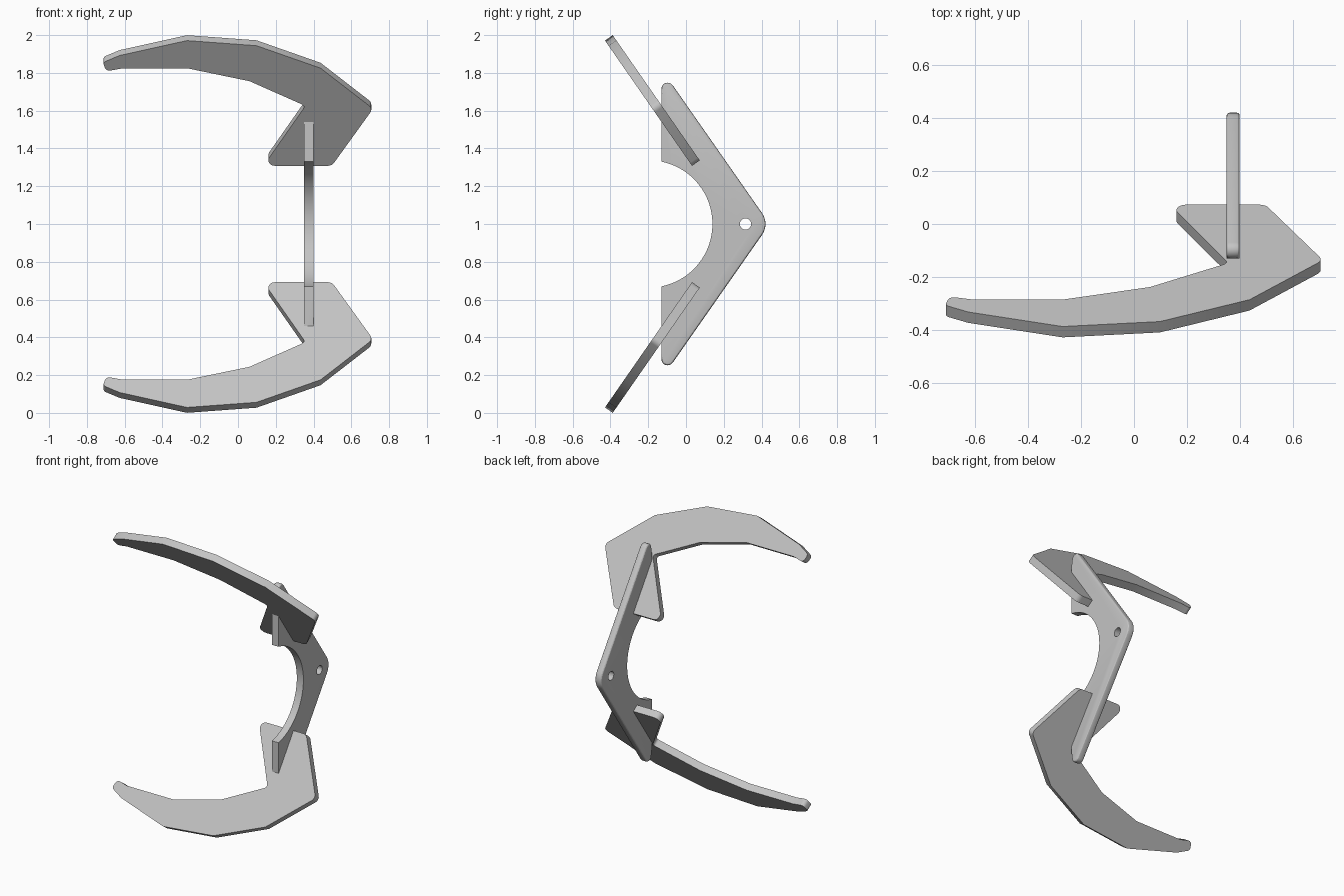
import bpy, bmesh, math
from mathutils import Vector

cube = bpy.data.objects.get("Cube")
if cube:
    bpy.data.objects.remove(cube, do_unlink=True)

grey = bpy.data.materials.new("light grey")
grey.use_nodes = True
grey.diffuse_color = (0.55, 0.55, 0.55, 1)
grey.node_tree.nodes["Principled BSDF"].inputs["Base Color"].default_value = (0.55, 0.55, 0.55, 1)

THICK = 0.05
SLOPE = math.radians(55.2)


def fillet(corners, steps=6):
    """Round each (a, b, radius) corner of a closed outline."""
    out = []
    for i, (a, b, r) in enumerate(corners):
        p = Vector((a, b))
        if r == 0:
            out.append(p)
            continue
        d1 = (Vector(corners[i - 1][:2]) - p).normalized()
        d2 = (Vector(corners[(i + 1) % len(corners)][:2]) - p).normalized()
        half = d1.angle(d2) / 2
        centre = p + (d1 + d2).normalized() * r / math.sin(half)
        s = p + d1 * r / math.tan(half) - centre
        e = p + d2 * r / math.tan(half) - centre
        start = math.atan2(s.y, s.x)
        turn = math.atan2(s.x * e.y - s.y * e.x, s.dot(e))
        for k in range(steps + 1):
            t = start + turn * k / steps
            out.append(centre + Vector((math.cos(t), math.sin(t))) * r)
    return out


def slab(name, points, offset, soft_edge=None):
    """Extrude a flat outline by offset, optionally softening chosen edges."""
    bm = bmesh.new()
    face = bm.faces.new([bm.verts.new(p) for p in points])
    ext = bmesh.ops.extrude_face_region(bm, geom=[face], use_keep_orig=True)
    moved = [g for g in ext["geom"] if isinstance(g, bmesh.types.BMVert)]
    bmesh.ops.translate(bm, verts=moved, vec=offset)
    bmesh.ops.recalc_face_normals(bm, faces=bm.faces)
    if soft_edge:
        bmesh.ops.bevel(bm, geom=[e for e in bm.edges if soft_edge(e)], offset=0.012,
                        segments=3, profile=0.5, affect='EDGES')
    mesh = bpy.data.meshes.new(name)
    bm.to_mesh(mesh)
    bm.free()
    mesh.materials.append(grey)
    obj = bpy.data.objects.new(name, mesh)
    bpy.context.collection.objects.link(obj)
    bpy.ops.object.select_all(action='DESELECT')
    obj.select_set(True)
    bpy.context.view_layer.objects.active = obj
    bpy.ops.object.shade_smooth_by_angle(angle=math.radians(25))
    return obj


# Curved blades: outline as (x, height, corner radius), laid on a sloping plane
blade = [(-0.715, 0.145, 0.02), (-0.627, 0.108, 0), (-0.27, 0.029, 0), (0.098, 0.056, 0),
         (0.437, 0.175, 0), (0.715, 0.39, 0.035), (0.497, 0.692, 0.04), (0.135, 0.692, 0.035),
         (0.357, 0.375, 0.02), (0.061, 0.244, 0), (-0.262, 0.177, 0), (-0.617, 0.177, 0),
         (-0.698, 0.192, 0.025)]
rise = math.sin(SLOPE)
outline = fillet([(x, z / rise, r) for x, z, r in blade])
for name, up in (("lower_blade", 1), ("upper_blade", -1)):
    pts = [(p.x, -0.449 + p.y * math.cos(SLOPE), 1 + up * (p.y * rise - 1)) for p in outline]
    slab(name, pts, (0, THICK * rise, -up * THICK * math.cos(SLOPE)))

# Upright bracket with a round cut-out at the front
FRONT = -0.13
profile = fillet([(FRONT, 1.82, 0.033), (0.443, 1, 0.1), (FRONT, 0.18, 0.033)], 8)
radius, sweep, steps = 0.337, math.radians(78.5), 32
for k in range(steps + 1):
    t = -sweep + 2 * sweep * k / steps
    profile.append(Vector((-0.197 + radius * math.cos(t), 1 + radius * math.sin(t))))


def outer_rim(edge):
    a, b = (v.co for v in edge.verts)
    on_cutout = all(math.hypot(c.y + 0.197, c.z - 1) < radius + 0.005 for c in (a, b))
    on_front = a.y < FRONT + 0.001 and b.y < FRONT + 0.001
    return abs(a.x - b.x) < 0.001 and not on_cutout and not on_front


bracket = slab("bracket", [(0.35, p.x, p.y) for p in profile], (THICK, 0, 0), outer_rim)

# Pivot hole through the bracket
bpy.ops.mesh.primitive_cylinder_add(vertices=32, radius=0.03, depth=0.2,
                                    location=(0.375, 0.315, 1), rotation=(0, math.pi / 2, 0))
cutter = bpy.context.object
cutter.name = "hole_cutter"
cutter.data.materials.append(grey)
cut = bracket.modifiers.new("pivot_hole", 'BOOLEAN')
cut.operation = 'DIFFERENCE'
cut.solver = 'EXACT'
cut.object = cutter
bpy.ops.object.select_all(action='DESELECT')
bracket.select_set(True)
bpy.context.view_layer.objects.active = bracket
bpy.ops.object.modifier_move_to_index(modifier=cut.name, index=0)
bpy.ops.object.modifier_apply(modifier=cut.name)
bpy.data.objects.remove(cutter, do_unlink=True)
bpy.ops.object.shade_smooth_by_angle(angle=math.radians(25))
